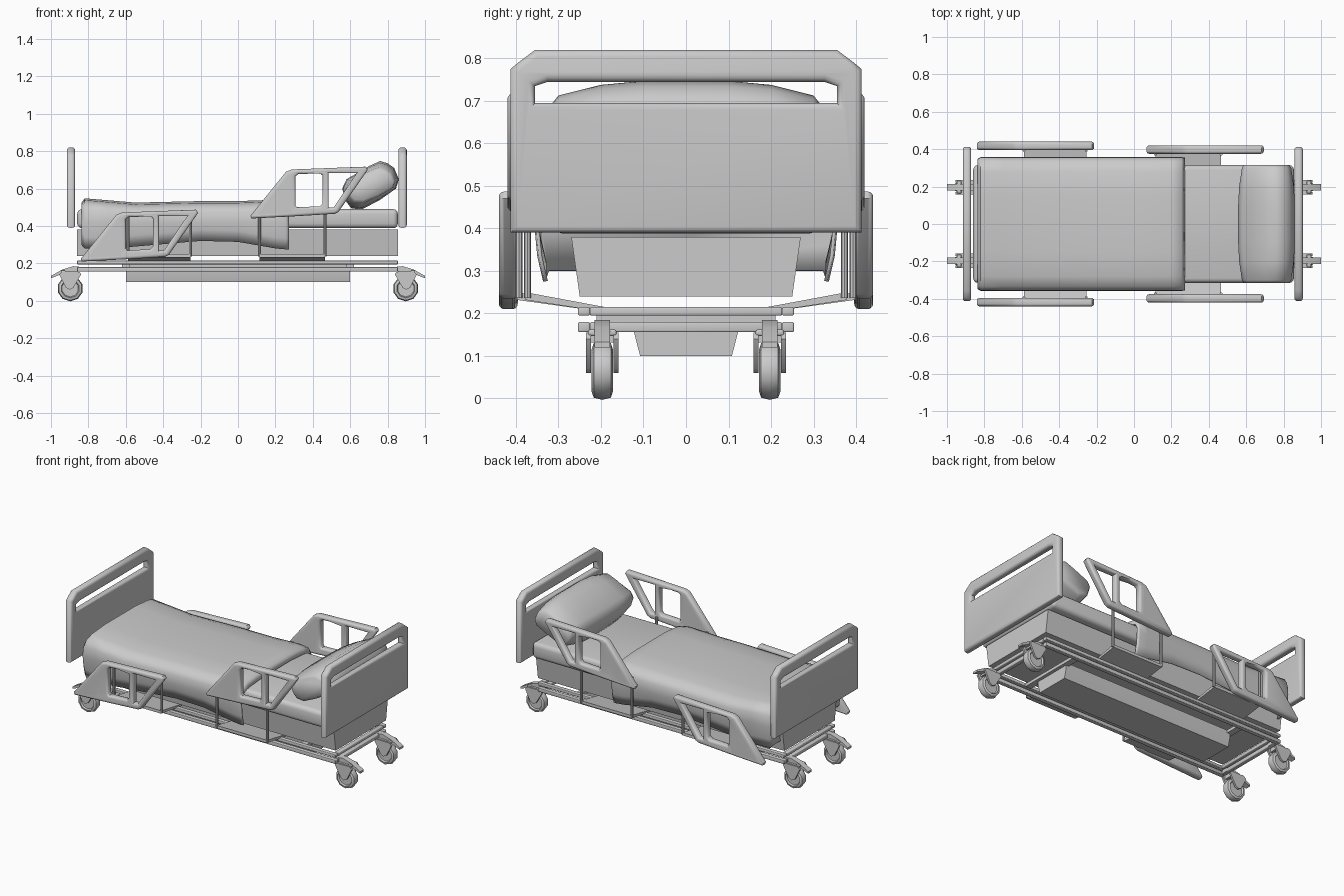
import bpy, bmesh, math
from mathutils import Vector

cube = bpy.data.objects.get("Cube")
if cube:
    bpy.data.objects.remove(cube, do_unlink=True)

GREY = (0.6, 0.6, 0.6, 1)
mat = bpy.data.materials.new("plain_grey")
mat.use_nodes = True
mat.diffuse_color = GREY
mat.node_tree.nodes["Principled BSDF"].inputs["Base Color"].default_value = GREY


def finish(name, mesh, angle=40):
    """Link a mesh as a shaded, coloured object."""
    ob = bpy.data.objects.new(name, mesh)
    bpy.context.collection.objects.link(ob)
    mesh.materials.clear()
    mesh.materials.append(mat)
    bpy.ops.object.select_all(action='DESELECT')
    ob.select_set(True)
    bpy.context.view_layer.objects.active = ob
    bpy.ops.object.shade_smooth_by_angle(angle=math.radians(angle))
    return ob


def from_bm(name, bm, angle=40):
    bmesh.ops.recalc_face_normals(bm, faces=bm.faces)
    mesh = bpy.data.meshes.new(name)
    bm.to_mesh(mesh)
    bm.free()
    return finish(name, mesh, angle)


def loft(name, sections, closed=True, caps=(True, True), bevel=0, angle=40):
    """Skin a row of equal-length cross-sections."""
    bm = bmesh.new()
    rings = [[bm.verts.new(p) for p in s] for s in sections]
    n = len(rings[0])
    for a, b in zip(rings, rings[1:]):
        for i in range(n if closed else n - 1):
            j = (i + 1) % n
            bm.faces.new((a[i], a[j], b[j], b[i]))
    for ring, cap in zip((rings[0], rings[-1]), caps):
        if cap:
            bm.faces.new(ring)
    if bevel:
        bmesh.ops.bevel(bm, geom=bm.edges[:], offset=bevel, segments=3,
                        profile=0.5, affect='EDGES')
    return from_bm(name, bm, angle)


def box(name, lo, hi, bevel=0, angle=40):
    (x0, y0, z0), (x1, y1, z1) = lo, hi
    return loft(name, [[(x, y0, z0), (x, y1, z0), (x, y1, z1), (x, y0, z1)]
                       for x in (x0, x1)], bevel=bevel, angle=angle)


def extrude_xz(name, profile, y, half, bevel=0):
    return loft(name, [[(x, y + d, z) for x, z in profile] for d in (-half, half)],
                bevel=bevel)


def panel(name, loops, place, thick, bevel):
    """Rounded flat panel: first loop is the outline, the others are holes."""
    cu = bpy.data.curves.new(name, 'CURVE')
    cu.dimensions, cu.fill_mode = '2D', 'BOTH'
    cu.bevel_depth, cu.bevel_resolution = bevel, 2
    cu.extrude, cu.offset = thick / 2 - bevel, -bevel
    for loop in loops:
        sp = cu.splines.new('POLY')
        sp.points.add(len(loop) - 1)
        for p, (u, v) in zip(sp.points, loop):
            p.co = (u, v, 0, 1)
        sp.use_cyclic_u = True
    tmp = bpy.data.objects.new(name + "_outline", cu)
    mesh = bpy.data.meshes.new_from_object(tmp)
    bpy.data.objects.remove(tmp)
    for v in mesh.vertices:
        v.co = Vector(place(*v.co))
    bm = bmesh.new()
    bm.from_mesh(mesh)
    bmesh.ops.remove_doubles(bm, verts=bm.verts, dist=0.0001)
    return from_bm(name, bm, 50)


def tube(name, points, radius, cyclic=False):
    cu = bpy.data.curves.new(name, 'CURVE')
    cu.dimensions, cu.bevel_depth, cu.bevel_resolution = '3D', radius, 2
    cu.use_fill_caps = True
    sp = cu.splines.new('POLY')
    sp.points.add(len(points) - 1)
    for p, co in zip(sp.points, points):
        p.co = (*co, 1)
    sp.use_cyclic_u = cyclic
    tmp = bpy.data.objects.new(name + "_path", cu)
    mesh = bpy.data.meshes.new_from_object(tmp)
    bpy.data.objects.remove(tmp)
    return finish(name, mesh)


def mirrored(half):
    """Complete a left-right symmetric outline."""
    return half + [(-u, v) for u, v in reversed(half)]


# Head and foot boards with a grip opening
board = [mirrored([(0.413, 0.39), (0.413, 0.775), (0.395, 0.79), (0.355, 0.82)]),
         mirrored([(0.355, 0.695), (0.355, 0.735), (0.325, 0.745)])]
for name, x in (("headboard", 0.88), ("footboard", -0.893)):
    panel(name, board, lambda u, v, w, x=x: (x + w, u, v), 0.045, 0.016)

# Tapered bed body and mattress
loft("bed_body", [[(x, -0.25, 0.24), (x, 0.25, 0.24), (x, 0.27, 0.38), (x, -0.27, 0.38)]
                  for x in (-0.86, 0.855)])
box("mattress", (-0.86, -0.315, 0.388), (0.855, 0.315, 0.49), 0.025, 60)

# Draped blanket: x, top height, hem height, width factor
drape = [(-0.838, 0.525, 0.3, 0.97), (-0.82, 0.55, 0.28, 1), (-0.7, 0.54, 0.275, 1),
         (-0.55, 0.527, 0.29, 1), (-0.2, 0.535, 0.32, 1), (0, 0.535, 0.315, 1),
         (0.2, 0.542, 0.28, 1), (0.255, 0.535, 0.275, 1), (0.272, 0.505, 0.275, 0.99)]


def blanket_section(x, top, hem, k):
    half = [(0.336, hem), (0.35, hem + 0.06), (0.358, 0.42), (0.355, top - 0.06),
            (0.335, top - 0.03), (0.28, top - 0.012), (0.15, top - 0.002)]
    return [(x, y * k, z) for y, z in mirrored(half)]


blanket = loft("blanket", [blanket_section(*d) for d in drape], closed=False,
               caps=(True, False), angle=55)
skin = blanket.modifiers.new("cloth_thickness", 'SOLIDIFY')
skin.thickness = 0.008

# Tilted pillow
outline = [(0.557, 0.6), (0.575, 0.535), (0.605, 0.495), (0.66, 0.487), (0.76, 0.54),
           (0.845, 0.6), (0.86, 0.65), (0.835, 0.71), (0.8, 0.735), (0.76, 0.747),
           (0.7, 0.72), (0.58, 0.65)]
cx, cz = 0.71, 0.615
loft("pillow", [[(cx + (x - cx) * (1 + s) / 2, y, cz + (z - cz) * s) for x, z in outline]
                for y, s in ((-0.315, 0.6), (-0.3, 0.74), (-0.2, 0.93), (-0.1, 1), (0.1, 1),
                             (0.2, 0.93), (0.3, 0.74), (0.315, 0.6))], angle=60)

# Chassis: two stacked rail rings and the motor cover
for name, z, h in (("lower_frame", 0.168, 0.012), ("upper_frame", 0.205, 0.01)):
    for s, side in ((1, "left"), (-1, "right")):
        box(f"{name}_{side}_rail", (-0.86, s * 0.24 - 0.014, z - h),
            (0.855, s * 0.24 + 0.014, z + h), 0.004)
    for x, end in ((-0.846, "foot"), (0.841, "head")):
        box(f"{name}_{end}_rail", (x - 0.014, -0.226, z - h), (x + 0.014, 0.226, z + h), 0.004)
for x in (-0.6, 0.6):
    box("frame_spacer", (x - 0.02, -0.21, 0.178), (x + 0.02, 0.21, 0.197))
loft("motor_cover", [[(x, -w, 0.1), (x, w, 0.1), (x, w + 0.014, 0.155), (x, w + 0.014, 0.195),
                      (x, -w - 0.014, 0.195), (x, -w - 0.014, 0.155)]
                     for x, w in ((-0.6, 0.108), (0.6, 0.108))])

# Side rails, in two pairs of one shape
rail = [[(-0.835, 0.21), (-0.6, 0.222), (-0.39, 0.235), (-0.37, 0.245), (-0.213, 0.47),
         (-0.225, 0.487), (-0.62, 0.472), (-0.65, 0.46), (-0.84, 0.225)],
        [(-0.775, 0.245), (-0.635, 0.252), (-0.64, 0.42)],
        [(-0.592, 0.27), (-0.47, 0.275), (-0.455, 0.29), (-0.455, 0.44), (-0.47, 0.452),
         (-0.585, 0.447), (-0.6, 0.435), (-0.6, 0.28)],
        [(-0.423, 0.268), (-0.395, 0.27), (-0.272, 0.452), (-0.423, 0.452)]]
for pair, dx, dz, y, posts in (("foot", 0, 0, 0.418, (-0.588, -0.255)),
                               ("head", 0.907, 0.23, 0.398, (0.115, 0.466))):
    for s, side in ((1, "left"), (-1, "right")):
        panel(f"{side}_{pair}_side_rail", rail,
              lambda u, v, w, s=s, dx=dx, dz=dz, y=y: (u + dx, s * (y + w), v + dz), 0.045, 0.013)
        # Sloping bracket and its two posts
        loft(f"{side}_{pair}_bracket",
             [[(x, s * 0.19, 0.203), (x, s * 0.19, 0.215), (x, s * (y - 0.02), 0.25),
               (x, s * (y - 0.02), 0.232)] for x in posts])
        for x in posts:
            tube(f"{side}_{pair}_post", [(x, s * (y - 0.025), 0.236),
                                         (x, s * (y - 0.025), 0.24 + dz + 0.02)
                                         if dz else (x, s * (y - 0.025), 0.45)], 0.008)

# Casters with forks, arms and brake pedals
arm = [(0.83, 0.157), (0.83, 0.18), (0.88, 0.185), (0.94, 0.167), (1.0, 0.133),
       (1.0, 0.12), (0.95, 0.14), (0.88, 0.155)]
cheek = [(0.838, 0.142), (0.85, 0.155), (0.94, 0.155), (0.955, 0.14), (0.92, 0.07),
         (0.9, 0.06), (0.88, 0.07)]
for e, end in ((1, "head"), (-1, "foot")):
    for s, side in ((1, "left"), (-1, "right")):
        y, label = s * 0.197, f"{end}_{side}"
        extrude_xz(f"{label}_caster_arm", [(e * x, z) for x, z in arm], y, 0.018)
        box(f"{label}_brake_pedal", (e * 0.935 - 0.012, y - 0.033, 0.148),
            (e * 0.935 + 0.012, y + 0.033, 0.162), 0.004)
        for d in (-0.032, 0.032):
            extrude_xz(f"{label}_fork_cheek", [(e * x, z) for x, z in cheek], y + d, 0.006)
        box(f"{label}_fork_crown", (e * 0.895 - 0.04, y - 0.032, 0.132),
            (e * 0.895 + 0.04, y + 0.032, 0.158))
        loft(f"{label}_wheel", [[(e * 0.897 + r * math.cos(a), y + d, 0.066 + r * math.sin(a))
                                 for a in [math.tau * (i + 0.5) / 10 for i in range(10)]]
                                for d, r in ((-0.016, 0.045), (-0.025, 0.05), (-0.02, 0.064),
                                             (0, 0.069), (0.02, 0.064), (0.025, 0.05),
                                             (0.016, 0.045))])
